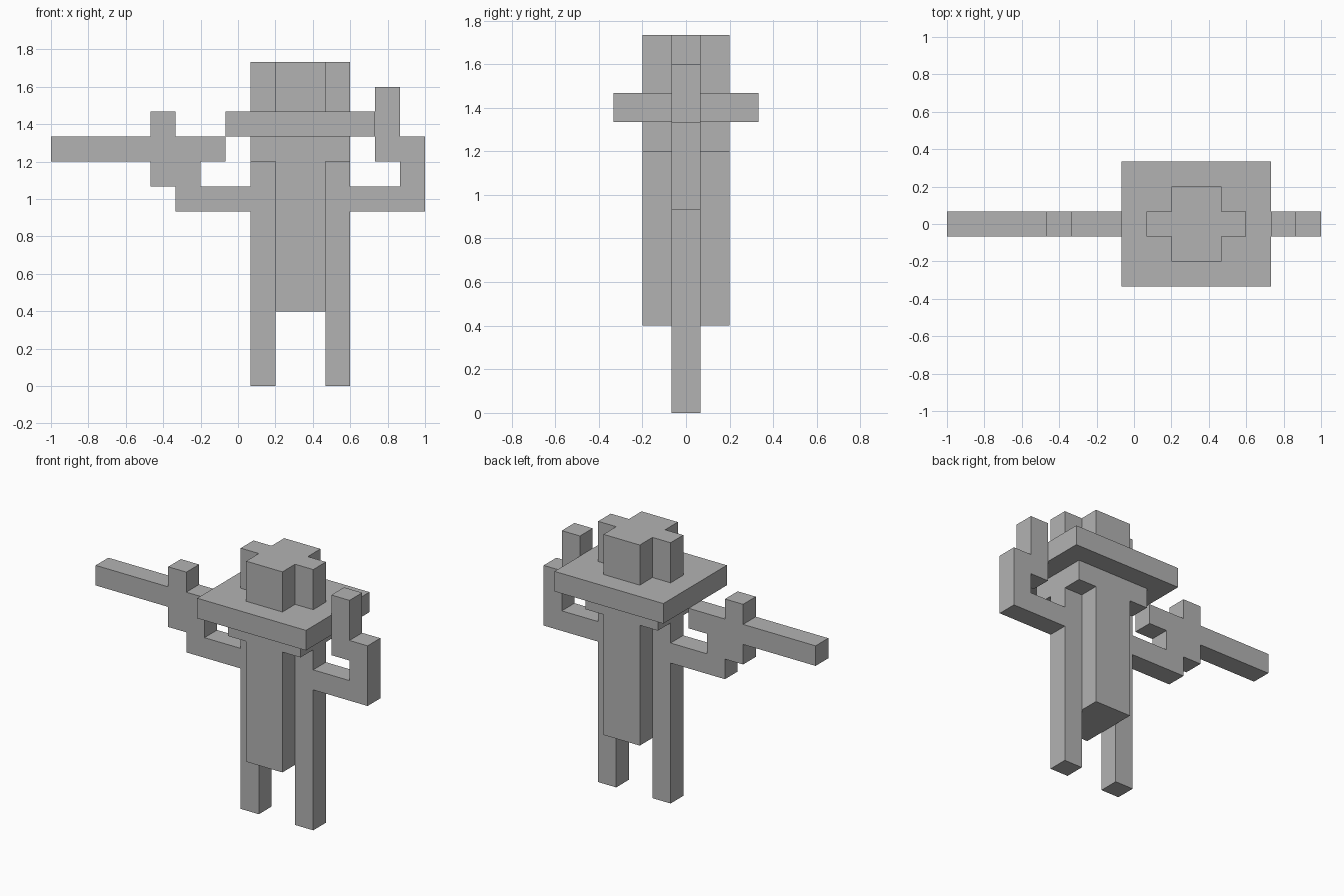
import bpy
import bmesh
from mathutils import Vector

cube = bpy.data.objects.get("Cube")
if cube:
    bpy.data.objects.remove(cube, do_unlink=True)

U = 2 / 15          # size of one block
WIDTH = 15          # blocks across the model

grey = bpy.data.materials.new("plain_grey")
grey.use_nodes = True
COLOUR = (0.45, 0.45, 0.45, 1)
grey.diffuse_color = COLOUR
grey.node_tree.nodes["Principled BSDF"].inputs["Base Color"].default_value = COLOUR


def extrude(name, outline, start, step):
    """Extrude an outline of block coordinates; start maps a point to 3D."""
    bm = bmesh.new()
    face = bm.faces.new([bm.verts.new(start(a, b) * U) for a, b in outline])
    result = bmesh.ops.extrude_face_region(bm, geom=[face])
    moved = [v for v in result["geom"] if isinstance(v, bmesh.types.BMVert)]
    bmesh.ops.translate(bm, verts=moved, vec=Vector(step) * U)
    bmesh.ops.recalc_face_normals(bm, faces=bm.faces)
    mesh = bpy.data.meshes.new(name)
    bm.to_mesh(mesh)
    bm.free()
    mesh.materials.append(grey)
    obj = bpy.data.objects.new(name, mesh)
    bpy.context.collection.objects.link(obj)
    return obj


def upright(name, outline, depth=1):
    """Front silhouette (x, z) given a depth centred on y = 0."""
    return extrude(name, outline,
                   lambda x, z: Vector((x - WIDTH / 2, -depth / 2, z)),
                   (0, depth, 0))


def box(name, x0, x1, z0, z1, depth=1):
    return upright(name, [(x0, z0), (x1, z0), (x1, z1), (x0, z1)], depth)


# Legs run up along both sides of the torso
for side, x in (("right", 8), ("left", 11)):
    box(side + "_leg", x, x + 1, 0, 9)

# Torso, head and hat brim
box("torso", 9, 11, 3, 9, depth=3)
box("head", 8, 12, 9, 10, depth=3)
box("hat_brim", 7, 13, 10, 11, depth=5)

# Cross-shaped hat crown
quarter = [(2, 0.5), (1, 0.5), (1, 1.5)]
cross = (quarter + [(-x, y) for x, y in reversed(quarter)]
         + [(-x, -y) for x, y in quarter]
         + [(x, -y) for x, y in reversed(quarter)])
extrude("hat_crown", cross,
        lambda x, y: Vector((x + 10 - WIDTH / 2, y, 11)), (0, 0, 2))

# Right arm and the rifle with its grip and sight
box("right_arm", 5, 8, 7, 8)
upright("rifle", [(0, 9), (4, 9), (4, 8), (6, 8), (6, 9), (7, 9),
                  (7, 10), (5, 10), (5, 11), (4, 11), (4, 10), (0, 10)])

# Bent left arm and raised hand
upright("left_arm", [(12, 7), (15, 7), (15, 10), (14, 10), (14, 8), (12, 8)])
box("left_hand", 13, 14, 9, 12)
